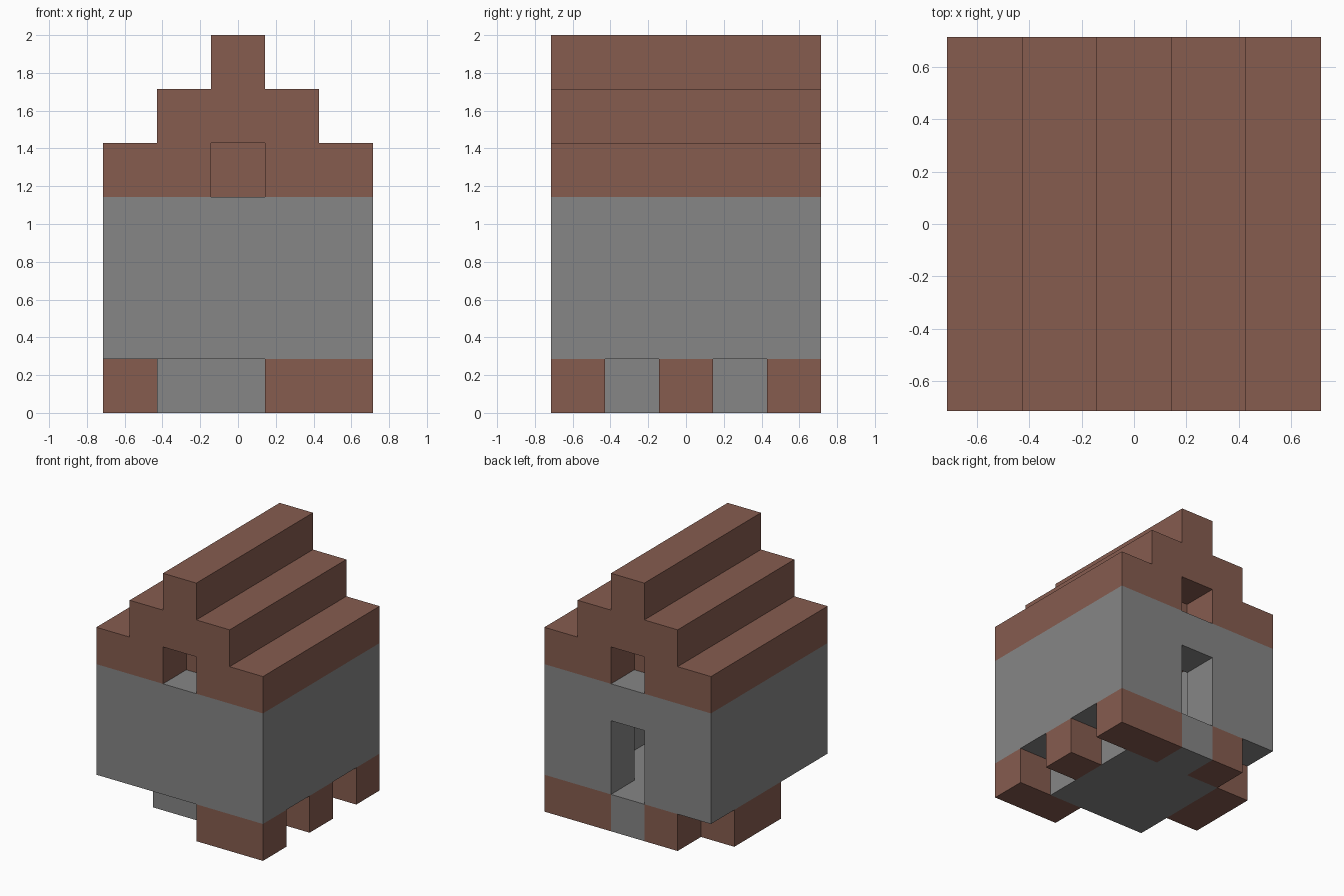
import bpy, bmesh
from mathutils import Vector

cube = bpy.data.objects.get("Cube")
if cube:
    bpy.data.objects.remove(cube, do_unlink=True)

U = 2 / 7  # one block; the model is 5 x 5 x 7 blocks


def material(name, rgb):
    m = bpy.data.materials.new(name)
    m.use_nodes = True
    col = (*rgb, 1)
    m.diffuse_color = col
    bsdf = m.node_tree.nodes["Principled BSDF"]
    bsdf.inputs["Base Color"].default_value = col
    bsdf.inputs["Roughness"].default_value = 0.9
    return m


BROWN = material("brown", (0.24, 0.107, 0.078))
GREY = material("grey", (0.24, 0.24, 0.24))


def prism(name, outline, y0, y1, mat=None):
    """Extrude an x-z outline, in block units, from y0 to y1."""
    bm = bmesh.new()
    place = lambda x, y, z: Vector((x - 2.5, y - 2.5, z)) * U
    face = bm.faces.new([bm.verts.new(place(x, y0, z)) for x, z in outline])
    res = bmesh.ops.extrude_face_region(bm, geom=[face])
    verts = [e for e in res["geom"] if isinstance(e, bmesh.types.BMVert)]
    bmesh.ops.translate(bm, verts=verts, vec=(0, (y1 - y0) * U, 0))
    bmesh.ops.recalc_face_normals(bm, faces=bm.faces)
    me = bpy.data.meshes.new(name)
    bm.to_mesh(me)
    bm.free()
    if mat:
        me.materials.append(mat)
    ob = bpy.data.objects.new(name, me)
    bpy.context.collection.objects.link(ob)
    return ob


def box(name, x, y, z, mat=None):
    outline = [(x[0], z[0]), (x[1], z[0]), (x[1], z[1]), (x[0], z[1])]
    return prism(name, outline, y[0], y[1], mat)


def cut(target, *ranges):
    """Subtract a box from the target and remove the cutter."""
    cutter = box("cutter", *ranges)
    cutter.hide_render = True
    mod = target.modifiers.new("cut", "BOOLEAN")
    mod.operation = "DIFFERENCE"
    mod.solver = "EXACT"
    mod.object = cutter
    bpy.context.view_layer.objects.active = target
    bpy.ops.object.modifier_apply(modifier=mod.name)
    bpy.data.objects.remove(cutter, do_unlink=True)


# Floor and doorstep
box("floor", (1, 4), (1, 4), (0, 1), GREY)
box("doorstep", (2, 3), (4, 5), (0, 1), GREY)

# Footing blocks around the floor
footings = {
    "front_left_footing": ((3, 5), (0, 1)),
    "left_footing": ((4, 5), (2, 3)),
    "back_left_footing": ((3, 5), (4, 5)),
    "back_right_footing": ((1, 2), (4, 5)),
    "right_footing": ((0, 1), (2, 4)),
}
for name, (x, y) in footings.items():
    box(name, x, y, (0, 1), BROWN)

# Hollow walls with a doorway at the back
walls = box("walls", (0, 5), (0, 5), (1, 4), GREY)
cut(walls, (1, 4), (1, 4), (0.5, 4.5))
cut(walls, (2, 3), (3.5, 5.5), (0.5, 3))

# Stepped roof with a window niche in each gable
half = [(0, 4), (0, 5), (1, 5), (1, 6), (2, 6), (2, 7)]
roof = prism("roof", half + [(5 - x, z) for x, z in reversed(half)], 0, 5, BROWN)
for y in ((-0.5, 1), (4, 5.5)):
    cut(roof, (2, 3), y, (3.5, 5))
